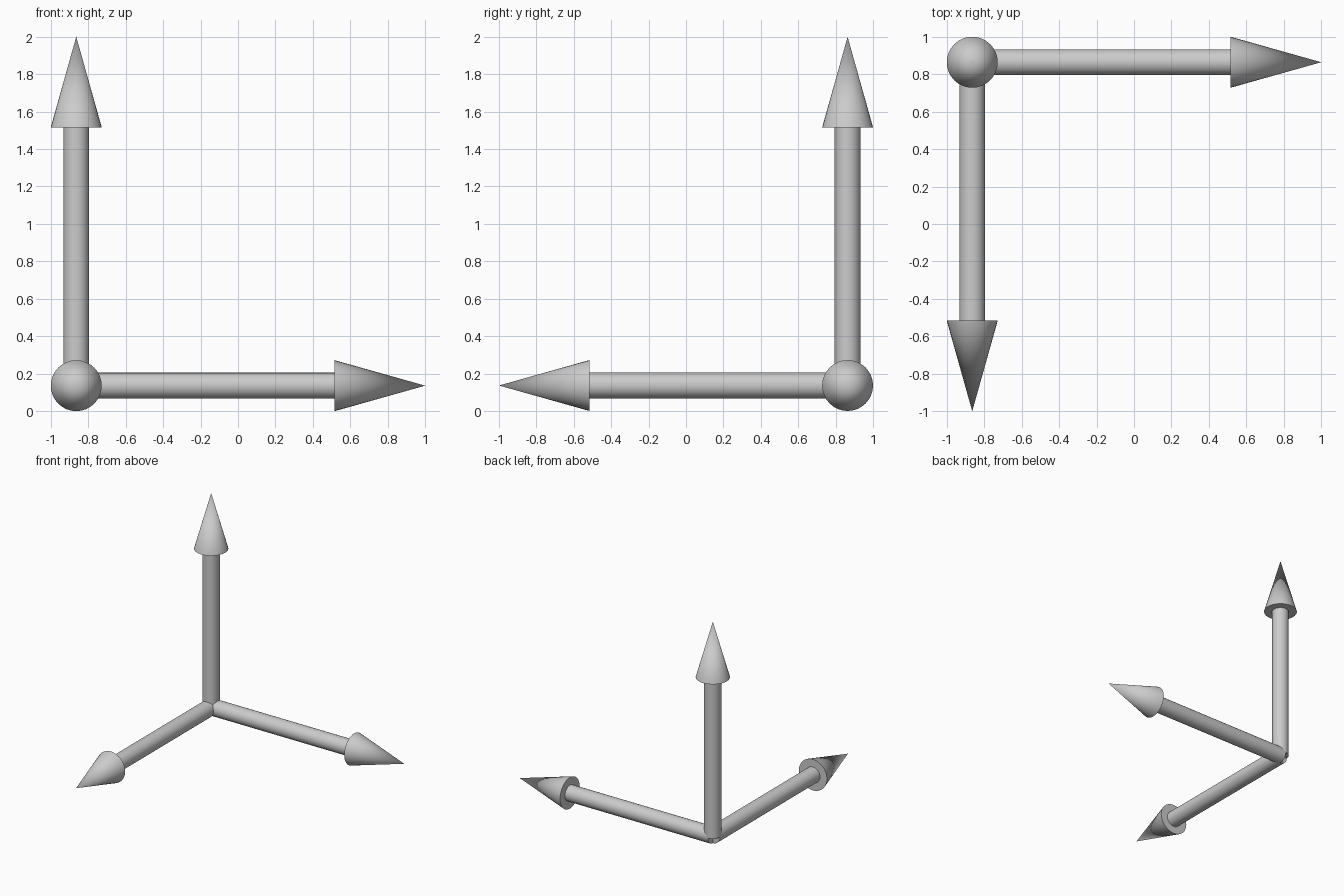
import bpy
from mathutils import Vector

if "Cube" in bpy.data.objects:
    bpy.data.objects.remove(bpy.data.objects["Cube"])

ORIGIN = Vector((-0.864, 0.864, 0.136))
SHAFT_R, HEAD_R = 0.069, 0.136
SHAFT_LEN, TOTAL_LEN = 1.38, 1.864
SIDES = 32


def tapered(name, direction, start, end, r1, r2):
    """Round part running along an axis between two distances from the corner."""
    bpy.ops.mesh.primitive_cone_add(
        vertices=SIDES, radius1=r1, radius2=r2, depth=end - start,
        location=ORIGIN + direction * (start + end) / 2,
        rotation=direction.to_track_quat('Z', 'Y').to_euler())
    obj = bpy.context.object
    obj.name = name
    bpy.ops.object.shade_smooth_by_angle(angle=0.6)
    return obj


# Three arrows sharing one corner: right, forward and up
for label, axis in (("right", (1, 0, 0)), ("forward", (0, -1, 0)), ("up", (0, 0, 1))):
    d = Vector(axis)
    tapered(f"{label}_arrow_shaft", d, 0, SHAFT_LEN, SHAFT_R, SHAFT_R)
    tapered(f"{label}_arrow_head", d, SHAFT_LEN, TOTAL_LEN, HEAD_R, 0)
